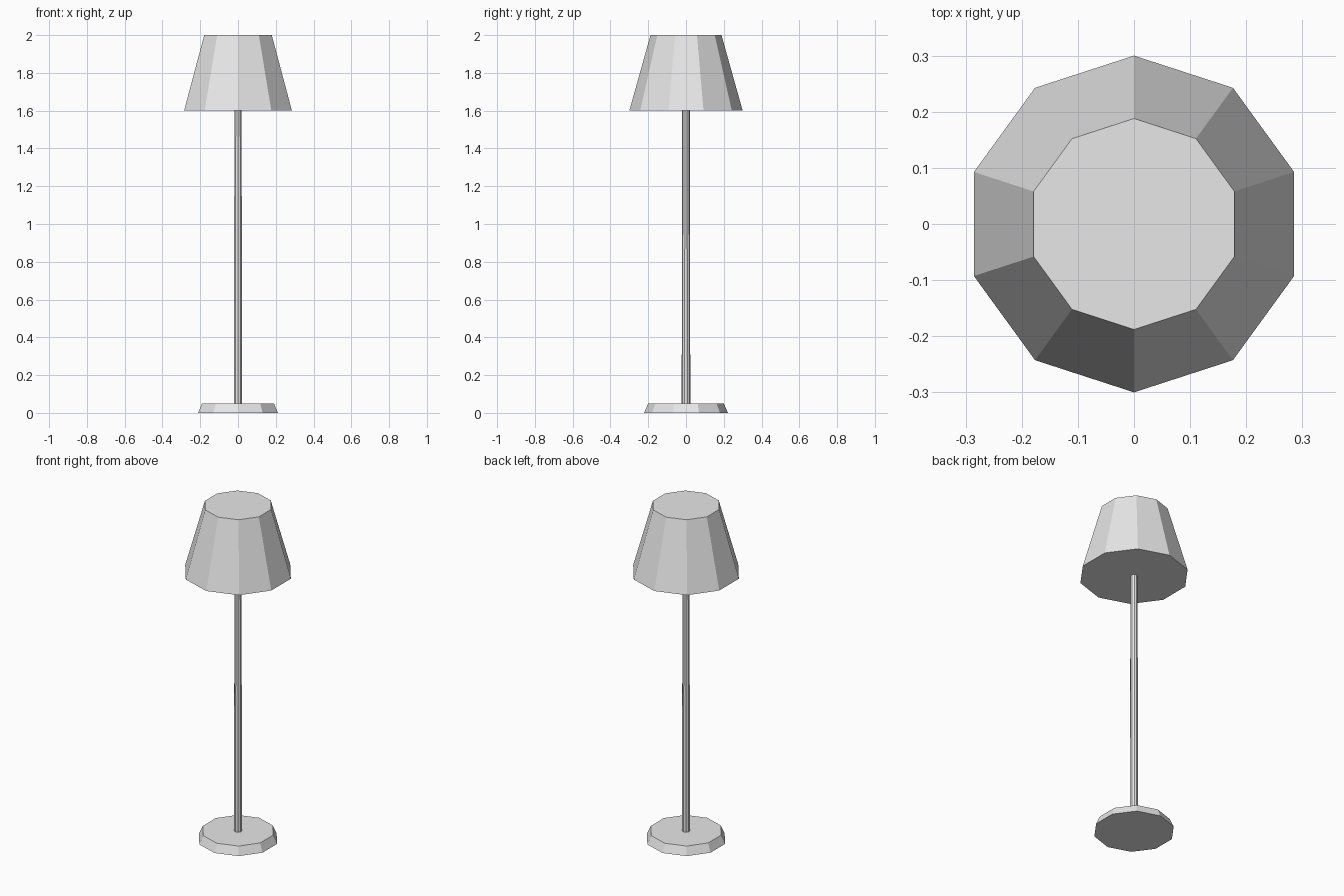
import bpy
import bmesh
from mathutils import Matrix

SIDES = 10

cube = bpy.data.objects.get("Cube")
if cube:
    bpy.data.objects.remove(cube, do_unlink=True)

# One light grey for the whole lamp
grey = bpy.data.materials.new("light_grey")
grey.use_nodes = True
colour = (0.8, 0.8, 0.8, 1.0)
grey.diffuse_color = colour
grey.node_tree.nodes["Principled BSDF"].inputs["Base Color"].default_value = colour


def tapered_part(name, bottom_radius, top_radius, z_bottom, z_top):
    """Closed, flat-shaded ten-sided frustum with corners on the y axis."""
    bm = bmesh.new()
    bmesh.ops.create_cone(
        bm, cap_ends=True, cap_tris=False, segments=SIDES,
        radius1=bottom_radius, radius2=top_radius, depth=z_top - z_bottom,
        matrix=Matrix.Translation((0, 0, (z_bottom + z_top) / 2)))
    mesh = bpy.data.meshes.new(name)
    bm.to_mesh(mesh)
    bm.free()
    mesh.materials.append(grey)
    part = bpy.data.objects.new(name, mesh)
    bpy.context.collection.objects.link(part)
    return part


# Foot, slim pole and closed shade
tapered_part("base", 0.222, 0.2, 0, 0.05)
tapered_part("pole", 0.023, 0.02, 0.05, 1.6)
tapered_part("shade", 0.3, 0.188, 1.6, 2)
